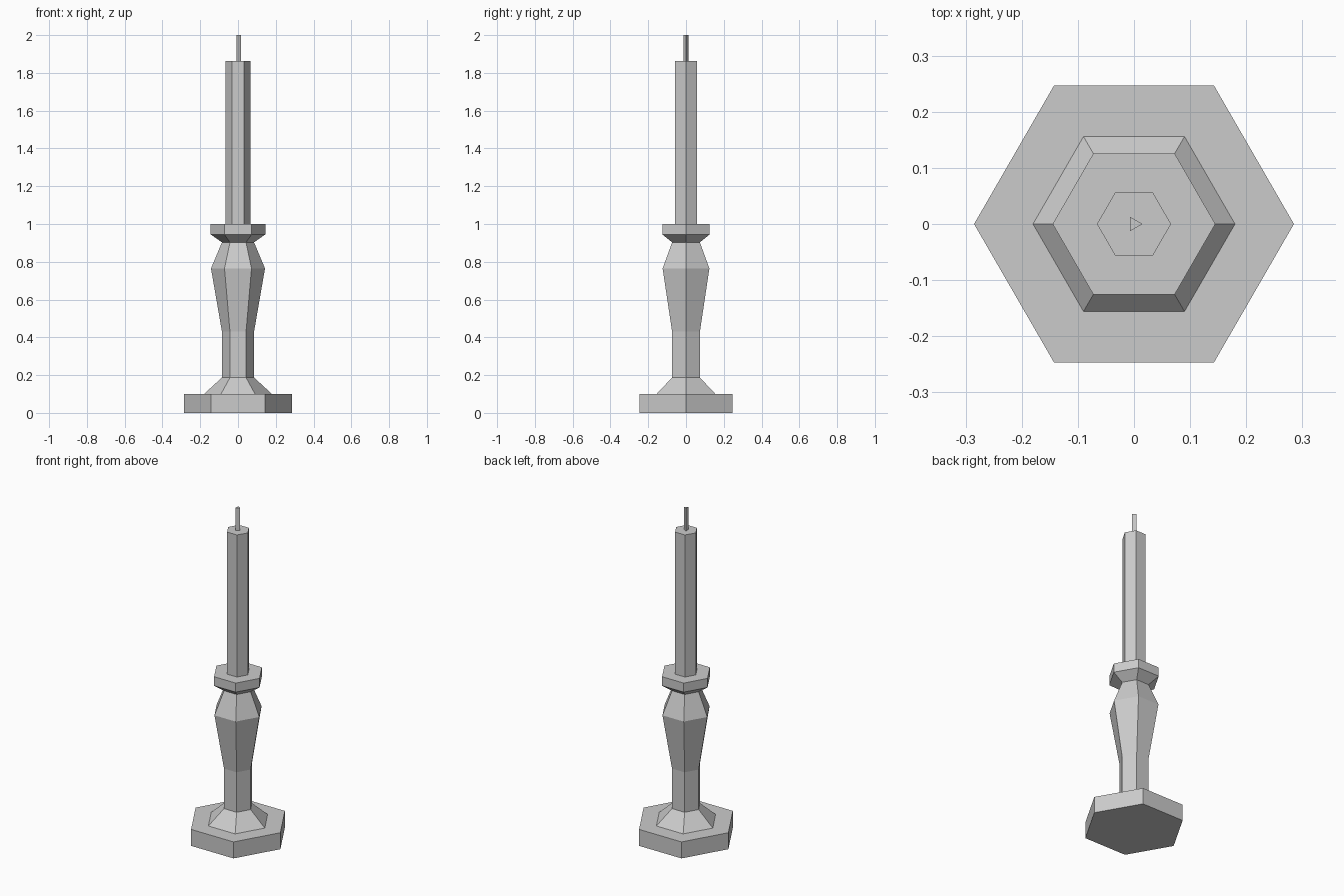
import bpy, bmesh
from math import cos, sin, tau

if "Cube" in bpy.data.objects:
    bpy.data.objects.remove(bpy.data.objects["Cube"])


def lathe(name, profile, sides):
    """Stack flat-sided rings from (radius, z) pairs and cap both ends."""
    bm = bmesh.new()
    rings = [[bm.verts.new((r * cos(tau * i / sides), r * sin(tau * i / sides), z))
              for i in range(sides)] for r, z in profile]
    for low, high in zip(rings, rings[1:]):
        for i in range(sides):
            j = (i + 1) % sides
            bm.faces.new((low[i], low[j], high[j], high[i]))
    bm.faces.new(rings[0][::-1])
    bm.faces.new(rings[-1])
    mesh = bpy.data.meshes.new(name)
    bm.to_mesh(mesh)
    bm.free()
    obj = bpy.data.objects.new(name, mesh)
    bpy.context.collection.objects.link(obj)
    return obj


# Hexagonal holder: foot, flared collar, stem, bulge, neck and drip tray
lathe("candle_holder", [
    (0.285, 0.0), (0.285, 0.10),
    (0.18, 0.10), (0.085, 0.187),
    (0.085, 0.43), (0.143, 0.765),
    (0.085, 0.903), (0.145, 0.945),
    (0.145, 1.0)], 6)

# Candle standing in the tray
lathe("candle", [(0.066, 0.995), (0.066, 1.863)], 6)

# Three-sided wick
lathe("wick", [(0.015, 1.86), (0.015, 2.0)], 3)
